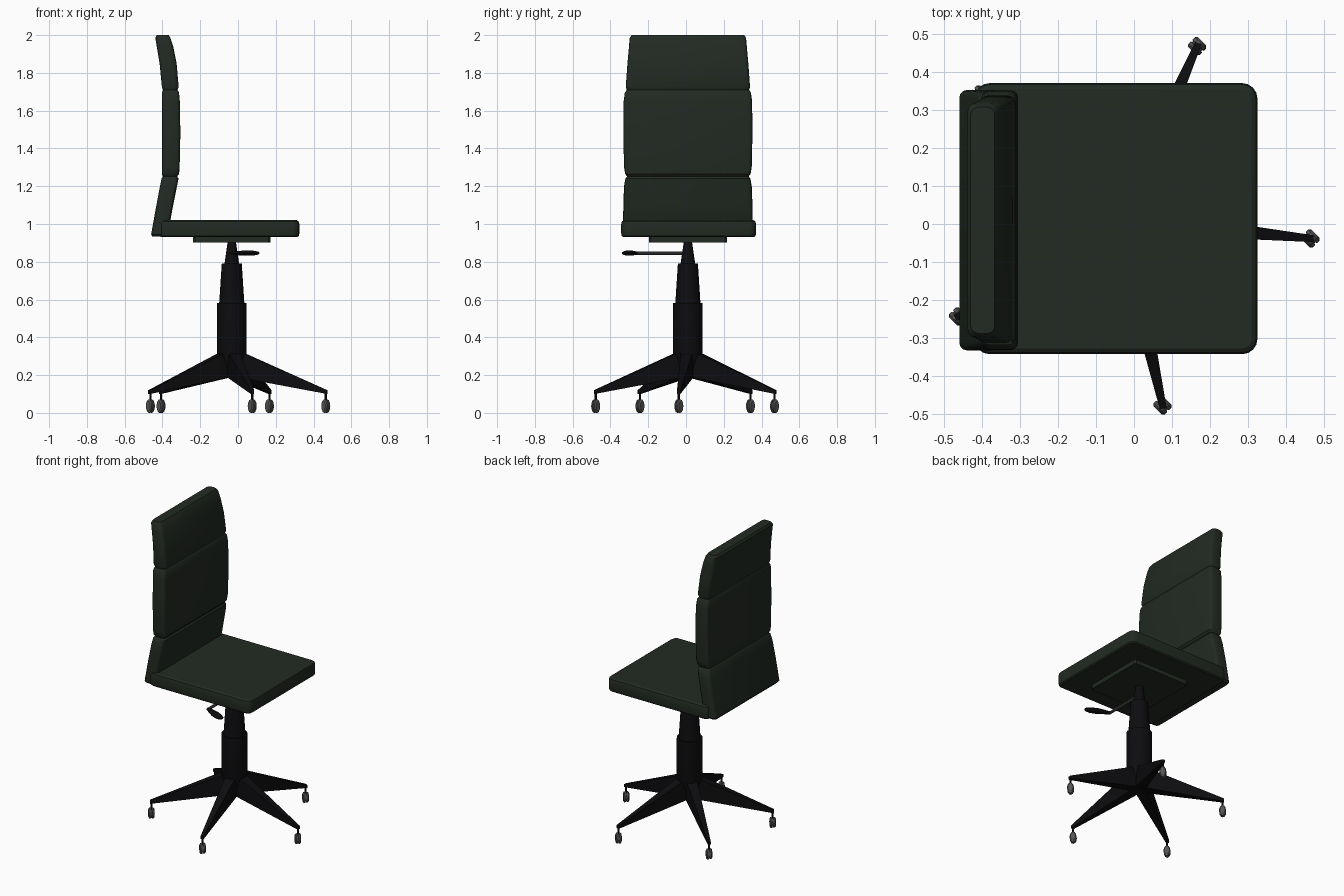
import bpy, bmesh, math
from mathutils import Vector, Matrix

if "Cube" in bpy.data.objects:
    bpy.data.objects.remove(bpy.data.objects["Cube"])

CX, CY = -0.033, 0.01          # column axis


def material(name, rgb):
    m = bpy.data.materials.new(name)
    m.diffuse_color = (*rgb, 1)
    m.use_nodes = True
    m.node_tree.nodes["Principled BSDF"].inputs["Base Color"].default_value = m.diffuse_color
    return m


FABRIC = material("dark_green_fabric", (0.016, 0.023, 0.016))
BLACK = material("black_plastic", (0.004, 0.004, 0.005))
GREY = material("grey_plastic", (0.09, 0.09, 0.09))


def finish(name, bm, mat, angle=30):
    bmesh.ops.recalc_face_normals(bm, faces=bm.faces)
    me = bpy.data.meshes.new(name)
    bm.to_mesh(me)
    bm.free()
    ob = bpy.data.objects.new(name, me)
    bpy.context.collection.objects.link(ob)
    me.materials.append(mat)
    bpy.ops.object.select_all(action='DESELECT')
    ob.select_set(True)
    bpy.context.view_layer.objects.active = ob
    if angle:
        bpy.ops.object.shade_smooth_by_angle(angle=math.radians(angle))
    return ob


def loft(bm, rings):
    """Skin a list of equal-length rings and cap both ends."""
    vs = [[bm.verts.new(p) for p in r] for r in rings]
    n = len(vs[0])
    for a, b in zip(vs, vs[1:]):
        for i in range(n):
            bm.faces.new((a[i], a[(i + 1) % n], b[(i + 1) % n], b[i]))
    bm.faces.new(vs[0][::-1])
    bm.faces.new(vs[-1])


def rounded_rect(x0, x1, y0, y1, r, z, seg=4):
    pts = []
    for k, (x, y) in enumerate([(x1 - r, y1 - r), (x0 + r, y1 - r),
                                (x0 + r, y0 + r), (x1 - r, y0 + r)]):
        for s in range(seg + 1):
            a = math.pi / 2 * (k + s / seg)
            pts.append((x + r * math.cos(a), y + r * math.sin(a), z))
    return pts


def circle(r, z, n=16):
    return [(CX + r * math.cos(2 * math.pi * i / n),
             CY + r * math.sin(2 * math.pi * i / n), z) for i in range(n)]


# Seat cushion: (z, inset)
bm = bmesh.new()
loft(bm, [rounded_rect(-0.42 + d, 0.325 - d, -0.343 + d, 0.371 - d, 0.04 - d, z)
          for z, d in [(0.93, 0.012), (0.937, 0.003), (0.95, 0), (1.0, 0),
                       (1.014, 0.004), (1.021, 0.015)]])
finish("seat", bm, FABRIC)

# Backrest, three pads separated by grooves: (z, back x, front x, half width)
rows = [(0.935, -0.455, -0.38, 0.335), (0.945, -0.46, -0.372, 0.343),
        (1.1, -0.432, -0.343, 0.342), (1.2, -0.413, -0.323, 0.338),
        (1.24, -0.405, -0.315, 0.331), (1.252, -0.398, -0.322, 0.322),
        (1.265, -0.403, -0.312, 0.332), (1.3, -0.403, -0.309, 0.338),
        (1.48, -0.402, -0.305, 0.342), (1.65, -0.402, -0.308, 0.34),
        (1.695, -0.403, -0.312, 0.334), (1.71, -0.397, -0.32, 0.324),
        (1.725, -0.403, -0.314, 0.329), (1.85, -0.415, -0.325, 0.32),
        (1.94, -0.43, -0.343, 0.312), (1.985, -0.438, -0.358, 0.308),
        (2.0, -0.43, -0.367, 0.298)]
bm = bmesh.new()
loft(bm, [rounded_rect(b, f, CY - w, CY + w, 0.02, z, 3) for z, b, f, w in rows])
finish("backrest", bm, FABRIC)

# Mounting plate under the seat
bm = bmesh.new()
loft(bm, [rounded_rect(CX - 0.205, CX + 0.205, CY - 0.207, CY + 0.207, 0.01, z, 1)
          for z in (0.902, 0.935)])
finish("seat_plate", bm, FABRIC)

# Gas column in stacked sleeves
for name, prof in [("lower_column", [(0.045, 0.2), (0.078, 0.31), (0.078, 0.582)]),
                   ("middle_column", [(0.067, 0.575), (0.053, 0.79)]),
                   ("upper_column", [(0.04, 0.78), (0.022, 0.905)])]:
    bm = bmesh.new()
    loft(bm, [circle(r, z) for r, z in prof])
    finish(name, bm, BLACK)

# Five tapered arms with casters
for i in range(5):
    a = math.radians(-5.5 + 72 * i)
    place = Matrix.Translation((CX, CY, 0)) @ Matrix.Rotation(a, 4, 'Z')
    bm = bmesh.new()
    rings = []
    for r, wt, wb, zb, zt in [(0.0, 0.034, 0.034, 0.195, 0.335),
                              (0.08, 0.031, 0.031, 0.18, 0.31),
                              (0.508, 0.009, 0.009, 0.1, 0.12)]:
        rings.append([place @ Vector(p) for p in
                      [(r, -wb, zb), (r, wb, zb), (r, wt, zt), (r, -wt, zt)]])
    loft(bm, rings)
    finish(f"base_arm_{i + 1}", bm, BLACK, 0)

    tip = place @ Vector((0.5, 0, 0))
    bm = bmesh.new()
    bmesh.ops.create_cone(bm, cap_ends=True, segments=8, radius1=0.006, radius2=0.006,
                          depth=0.06, matrix=Matrix.Translation((tip.x, tip.y, 0.085)))
    finish(f"caster_stem_{i + 1}", bm, BLACK)

    # Twin wheels, all turned the same way
    turn = Matrix.Translation((tip.x, tip.y, 0.036)) @ Matrix.Rotation(math.pi / 4, 4, 'Z')
    bm = bmesh.new()
    rings = []
    for x, s in [(-0.018, 0.75), (-0.012, 1), (-0.003, 1), (-0.002, 0.8),
                 (0.002, 0.8), (0.003, 1), (0.012, 1), (0.018, 0.75)]:
        rings.append([turn @ Vector((x, 0.021 * s * math.cos(math.pi * k / 6),
                                     0.036 * s * math.sin(math.pi * k / 6)))
                      for k in range(12)])
    loft(bm, rings)
    finish(f"caster_wheel_{i + 1}", bm, GREY)

# Height lever: rod and angled paddle grip
bm = bmesh.new()
bmesh.ops.create_cone(bm, cap_ends=True, segments=10, radius1=0.009, radius2=0.009, depth=0.28,
                      matrix=Matrix.Translation((CX, CY - 0.14, 0.846))
                      @ Matrix.Rotation(math.pi / 2, 4, 'X'))
finish("lever_rod", bm, GREY)

grip = Matrix.Translation((CX - 0.005, -0.262, 0.846)) @ Matrix.Rotation(math.radians(-24), 4, 'Z')
bm = bmesh.new()
rings = []
for x, w, h in [(0, 0.01, 0.008), (0.03, 0.016, 0.011), (0.08, 0.026, 0.014),
                (0.13, 0.025, 0.013), (0.155, 0.017, 0.009), (0.163, 0.008, 0.004)]:
    rings.append([grip @ Vector((x, w * math.cos(math.pi * k / 5),
                                 h * math.sin(math.pi * k / 5))) for k in range(10)])
loft(bm, rings)
finish("lever_grip", bm, BLACK, 40)
